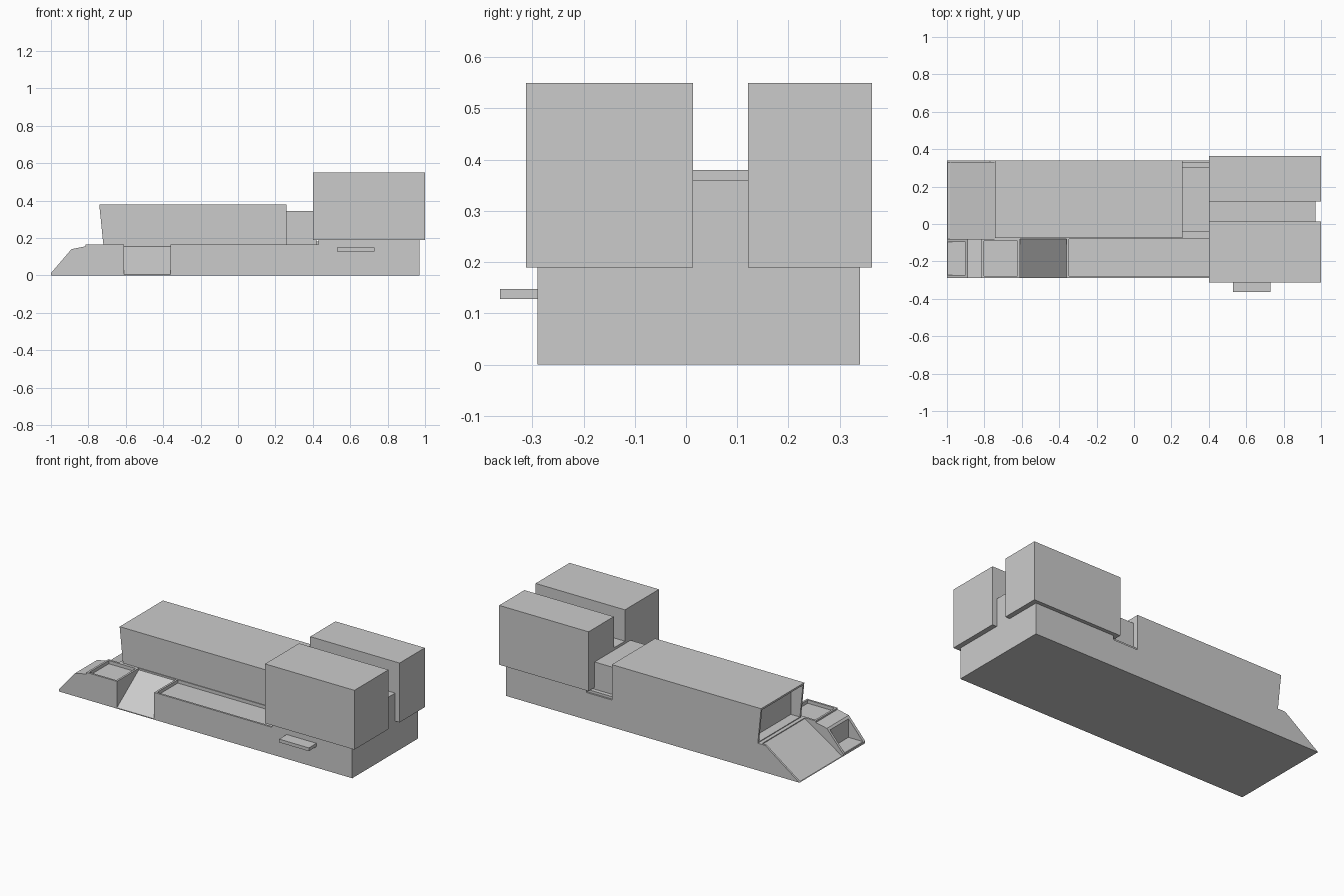
import bpy, bmesh

if "Cube" in bpy.data.objects:
    bpy.data.objects.remove(bpy.data.objects["Cube"])


def prism(name, pts, a, b, axis="y"):
    """Extrude a 2D profile: (x, z) along y, or (y, z) along x."""
    bm = bmesh.new()
    place = (lambda p, t: (p[0], t, p[1])) if axis == "y" else (lambda p, t: (t, p[0], p[1]))
    lo = [bm.verts.new(place(p, a)) for p in pts]
    hi = [bm.verts.new(place(p, b)) for p in pts]
    bm.faces.new(lo)
    bm.faces.new(hi[::-1])
    n = len(pts)
    for i in range(n):
        j = (i + 1) % n
        bm.faces.new((lo[j], lo[i], hi[i], hi[j]))
    bmesh.ops.recalc_face_normals(bm, faces=bm.faces)
    me = bpy.data.meshes.new(name)
    bm.to_mesh(me)
    bm.free()
    ob = bpy.data.objects.new(name, me)
    bpy.context.collection.objects.link(ob)
    return ob


def box(name, x0, x1, y0, y1, z0, z1):
    return prism(name, [(x0, z0), (x1, z0), (x1, z1), (x0, z1)], y0, y1)


def cut(target, cutter):
    """Subtract the cutter, then discard it."""
    cutter.hide_render = True
    mod = target.modifiers.new("cut", "BOOLEAN")
    mod.object = cutter
    mod.operation = "DIFFERENCE"
    mod.solver = "EXACT"
    bpy.context.view_layer.objects.active = target
    bpy.ops.object.modifier_apply(modifier=mod.name)
    bpy.data.objects.remove(cutter)


Y0, YM, Y1 = -0.29, -0.08, 0.34   # front side, split line, back side
DECK, RIM, T = 0.145, 0.165, 0.012

# Front-side nose block with sloped tip, open bay and sunken deck
nose = prism("nose_block", [(-1, 0), (-0.61, 0), (-0.61, RIM), (-0.815, RIM),
                            (-0.815, 0.155), (-0.89, 0.14), (-1, 0.012)], Y0, YM)
cut(nose, box("c", -1.1, -0.9, Y0 + 0.018, YM - 0.015, 0.015, 0.128))
cut(nose, box("c", -0.815 + T, -0.61 - T, Y0 + T, YM - T, DECK, 0.3))

# Loading ramp set into the front side
prism("side_ramp", [(Y0, 0), (YM, 0), (YM, 0.155), (Y0, 0.005)], -0.61, -0.36, "x")

# Front-side aft hull with sunken deck
aft = box("aft_side_hull", -0.36, 0.43, Y0, YM, 0, RIM)
cut(aft, box("c", -0.36 + T, 0.42, Y0 + T, YM + 0.05, DECK, 0.3))

# Back-side hull whose end is a shallow recessed slope
hull = prism("main_hull", [(-1, 0), (0.43, 0), (0.43, RIM), (-0.77, RIM)], YM, Y1)
cut(hull, prism("c", [(-1.02, 0.003), (-0.985, 0.003), (-0.742, 0.16), (-0.742, 0.3), (-1.02, 0.3)],
                YM - 0.05, Y1 - T))

# Raised stern hull
box("stern_hull", 0.43, 0.97, Y0, Y1, 0, 0.19)

# Long upper cabin with raked, recessed end
cabin = prism("upper_cabin", [(-0.72, RIM), (0.26, RIM), (0.26, 0.38), (-0.742, 0.38)], -0.075, Y1)
cut(cabin, box("c", -0.9, -0.66, -0.075 + T, Y1 - T, RIM + 0.005, 0.38 - T))

# Connector between cabin and towers
box("connector", 0.26, 0.42, -0.04, 0.305, RIM, 0.345)
box("connector_ledge", 0.26, 0.43, 0.305, 0.33, RIM, 0.18)
box("tower_bridge", 0.40, 0.97, 0.014, 0.121, 0.19, 0.36)

# Twin stern towers
for name, a, b in (("front_tower", -0.312, 0.014), ("back_tower", 0.121, 0.363)):
    box(name, 0.40, 1.0, a, b, 0.19, 0.55)

# Small side shelf
box("side_shelf", 0.53, 0.73, -0.363, Y0, 0.128, 0.148)
